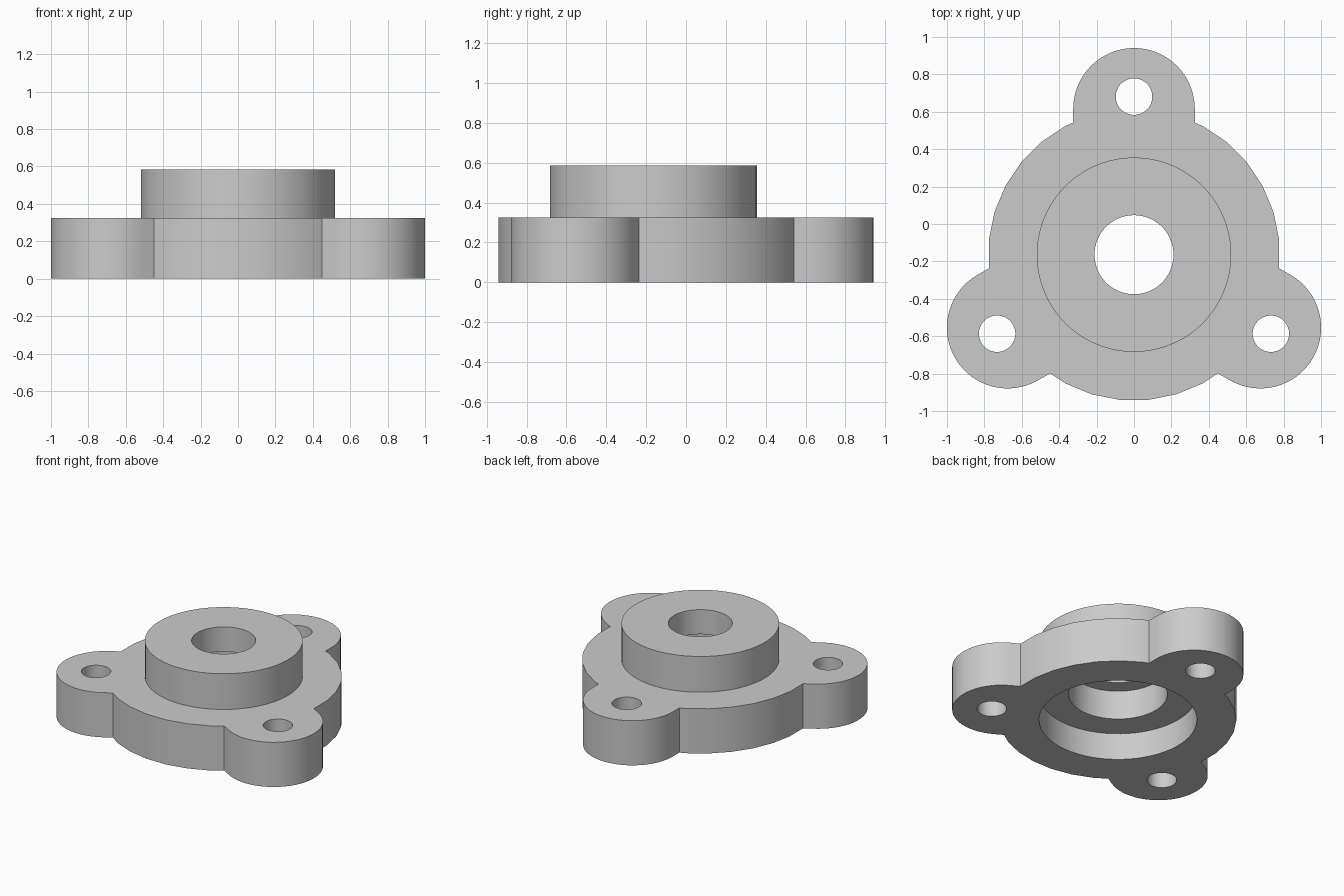
import bpy
import bmesh
from math import cos, sin, pi, radians
from mathutils import Matrix, Vector

if "Cube" in bpy.data.objects:
    bpy.data.objects.remove(bpy.data.objects["Cube"], do_unlink=True)

U = 0.0325                           # design unit
AXIS = Vector((0, -5.05 * U, 0))     # hub axis
LOBE_ANGLES = [radians(a) for a in (0, 120, 240)]

grey = bpy.data.materials.new("plain grey")
grey.use_nodes = True
grey.diffuse_color = (0.6, 0.6, 0.6, 1)
grey.node_tree.nodes["Principled BSDF"].inputs["Base Color"].default_value = (0.6, 0.6, 0.6, 1)


def prism(name, outline, low, high, turn=0):
    """Extrude an outline given in design units, turned about the hub axis."""
    bm = bmesh.new()
    face = bm.faces.new([bm.verts.new((x * U, y * U, low * U)) for x, y in outline])
    top = bmesh.ops.extrude_face_region(bm, geom=[face])["geom"]
    bmesh.ops.translate(bm, vec=(0, 0, (high - low) * U),
                        verts=[v for v in top if isinstance(v, bmesh.types.BMVert)])
    bmesh.ops.recalc_face_normals(bm, faces=bm.faces)
    bm.transform(Matrix.Translation(AXIS) @ Matrix.Rotation(turn, 4, "Z"))
    mesh = bpy.data.meshes.new(name)
    bm.to_mesh(mesh)
    bm.free()
    mesh.materials.append(grey)
    obj = bpy.data.objects.new(name, mesh)
    bpy.context.collection.objects.link(obj)
    return obj


def circle(radius, sides, y=0):
    return [(radius * cos(2 * pi * (i + 0.5) / sides),
             y + radius * sin(2 * pi * (i + 0.5) / sides)) for i in range(sides)]


def combine(target, tool, operation):
    mod = target.modifiers.new(operation, "BOOLEAN")
    mod.operation, mod.solver, mod.object = operation, "EXACT", tool
    bpy.context.view_layer.objects.active = target
    bpy.ops.object.modifier_apply(modifier=mod.name)
    bpy.data.objects.remove(tool, do_unlink=True)


# Round flange with three straight-sided lobes
flange = prism("mounting_flange", circle(24, 32), 0, 10)
lobe = [(10 * cos(pi * i / 32), 24 + 10 * sin(pi * i / 32)) for i in range(33)]
lobe += [(-10, 17), (10, 17)]
for angle in LOBE_ANGLES:
    combine(flange, prism("lobe", lobe, 0, 10, angle), "UNION")

# Raised boss
combine(flange, prism("boss", circle(16, 64), 8, 18), "UNION")

# Stepped bore: wide recess, middle step, shaft hole
for radius, low, high in ((16, -1, 6), (10, 5, 12.5), (6.5, 11, 20)):
    combine(flange, prism("bore", circle(radius, 64), low, high), "DIFFERENCE")

# Bolt holes
for angle in LOBE_ANGLES:
    combine(flange, prism("bolt_hole", circle(3, 40, 26), -1, 12, angle), "DIFFERENCE")

# Smooth round walls with sharp rims
bpy.ops.object.select_all(action="DESELECT")
flange.select_set(True)
bpy.context.view_layer.objects.active = flange
bpy.ops.object.shade_smooth_by_angle(angle=radians(25))
